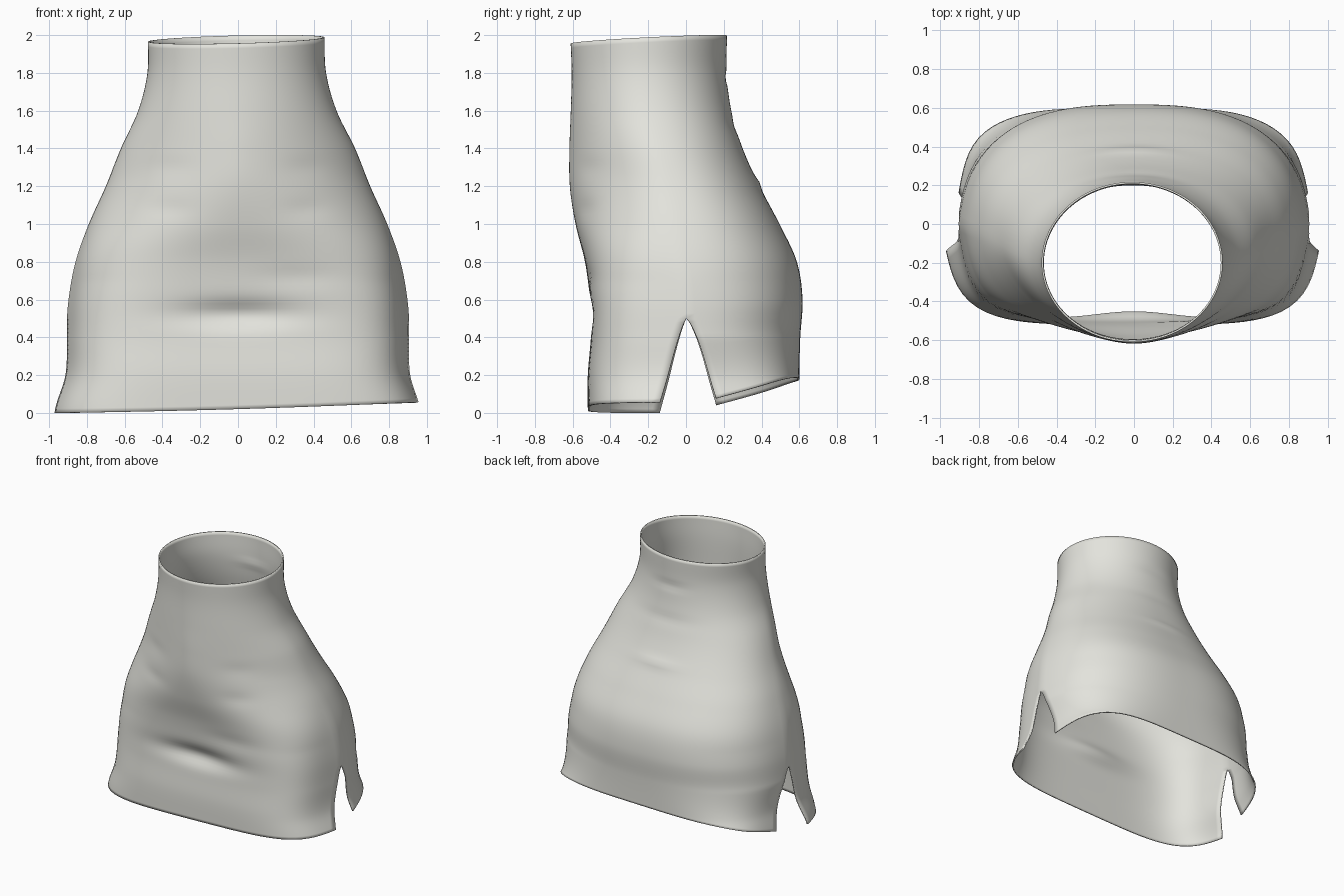
import bpy, bmesh, math

if "Cube" in bpy.data.objects:
    bpy.data.objects.remove(bpy.data.objects["Cube"])

# Cross-sections: z, half width, front y, back y, centre y, front roundness, back roundness
SECTIONS = [
    (0.00, 1.00, -0.52, 0.60, 0.00, 4.6, 6.0),
    (0.20, 0.93, -0.52, 0.60, 0.00, 4.6, 3.8),
    (0.40, 0.912, -0.505, 0.605, 0.00, 4.5, 2.85),
    (0.60, 0.897, -0.51, 0.617, 0.00, 4.1, 2.7),
    (0.80, 0.86, -0.535, 0.587, -0.02, 3.2, 2.6),
    (1.00, 0.79, -0.585, 0.495, -0.05, 2.25, 2.45),
    (1.20, 0.70, -0.615, 0.39, -0.10, 1.8, 2.3),
    (1.40, 0.62, -0.617, 0.30, -0.15, 1.75, 2.2),
    (1.60, 0.525, -0.61, 0.24, -0.19, 1.9, 2.1),
    (1.80, 0.473, -0.605, 0.215, -0.20, 2.0, 2.0),
    (2.00, 0.468, -0.612, 0.217, -0.20, 2.0, 2.0),
]
# Soft fabric folds: side (-1 front), x, z, x spread, z spread, outward push
FOLDS = [
    (-1, 0.00, 0.52, 0.34, 0.07, -0.045),
    (-1, 0.35, 0.72, 0.22, 0.06, -0.010),
    (-1, 0.38, 1.08, 0.12, 0.05, -0.008),
    (-1, -0.38, 1.08, 0.12, 0.05, -0.008),
    (-1, 0.38, 1.30, 0.12, 0.05, -0.006),
    (-1, -0.38, 1.30, 0.12, 0.05, -0.006),
    (1, 0.00, 1.77, 0.14, 0.03, -0.008),
    (1, 0.00, 1.22, 0.18, 0.03, 0.010),
    (1, 0.00, 1.52, 0.25, 0.04, -0.006),
]
SLIT_Z = 0.5
COLS, UPPER, LOWER = 64, 56, 22


def section(z):
    """Smooth (Hermite) interpolation of the section table."""
    z = min(max(z, 0.0), 2.0)
    i = min(int(z / 0.2), len(SECTIONS) - 2)
    t = (z - SECTIONS[i][0]) / 0.2
    p0, p1, p2, p3 = (SECTIONS[min(max(j, 0), len(SECTIONS) - 1)]
                      for j in (i - 1, i, i + 1, i + 2))
    return [b + 0.5 * t * (c - a + t * (2*a - 5*b + 4*c - d + t * (3*(b - c) + d - a)))
            for a, b, c, d in zip(p0, p1, p2, p3)]


def surface(side, phi, z):
    """Point on the front (-1) or back (1) panel at an angle from the side seam."""
    _, a, yf, yb, cy, nf, nb = section(z)
    b, n = (cy - yf, nf) if side < 0 else (yb - cy, nb)
    if side > 0 and z < 0.4:
        a -= 0.07 * (0.4 - z) / 0.4
    c, s = math.cos(phi), math.sin(phi)
    r = (abs(c / a) ** n + abs(s / b) ** n) ** (-1 / n)
    x, y = r * c, r * s
    # hips narrow towards front and back
    low = min(1, max(0, (1.2 - z) / 0.5))
    x *= 1 - (0.12 if side < 0 else 0.08) * low * y / 0.6
    y = cy + side * y
    for fs, fx, fz, wx, wz, push in FOLDS:
        if fs == side:
            y += side * push * s * math.exp(-((x - fx) / wx) ** 2 - ((z - fz) / wz) ** 2)
    return x - 0.01 * max(0, z - 1.4) / 0.6, y, z


def top_edge(x, y):
    return 1.977 + 0.025 * x + 0.05 * (y + 0.2)


def hem(side, x, y):
    if side < 0:
        return 0.02 + 0.03 * x + 0.01 * x * x
    return 0.06 + 0.02 * x + 0.27 * (max(y, 0.16) - 0.16)


def panel(bm, side):
    rows = []
    for j in range(UPPER + LOWER + 1):
        row = []
        for k in range(COLS + 1):
            u = k / COLS
            if j <= UPPER:  # closed body above the slits
                phi = math.pi * u
                x, y, _ = surface(side, phi, 1.98)
                z = top_edge(x, y) + (SLIT_Z - top_edge(x, y)) * j / UPPER
            else:  # flap with edges receding from the slit
                s = (j - UPPER) / LOWER
                off = 0.13 * s ** 0.8 if side < 0 else 0.16 * s ** 0.7
                phi0 = math.atan2(off, 0.92)
                phi = phi0 + (math.pi - 2 * phi0) * u
                x, y, _ = surface(side, phi, 0.08)
                z = SLIT_Z + (hem(side, x, y) - SLIT_Z) * s
            row.append(bm.verts.new(surface(side, phi, z)))
        rows.append(row)
    for r0, r1 in zip(rows, rows[1:]):
        for k in range(COLS):
            quad = [r0[k], r0[k + 1], r1[k + 1], r1[k]]
            bm.faces.new(quad if side < 0 else quad[::-1])


# Skirt: front and back panels sewn together along the side seams
bm = bmesh.new()
panel(bm, -1)
panel(bm, 1)
bmesh.ops.remove_doubles(bm, verts=bm.verts, dist=0.0008)
for f in bm.faces:
    f.smooth = True
bm.normal_update()
# Make sure the outside faces outward
if sum(f.normal.dot(f.calc_center_median()) for f in bm.faces) < 0:
    bmesh.ops.reverse_faces(bm, faces=bm.faces)
mesh = bpy.data.meshes.new("skirt")
bm.to_mesh(mesh)
bm.free()
skirt = bpy.data.objects.new("skirt", mesh)
bpy.context.collection.objects.link(skirt)

# Thin inner lining
lining = skirt.modifiers.new("lining", 'SOLIDIFY')
lining.thickness = 0.01
lining.offset = -1

# Plain fabric colour
fabric = bpy.data.materials.new("pale grey fabric")
fabric.diffuse_color = (0.77, 0.77, 0.72, 1)
fabric.use_nodes = True
fabric.node_tree.nodes["Principled BSDF"].inputs["Base Color"].default_value = fabric.diffuse_color
mesh.materials.append(fabric)
